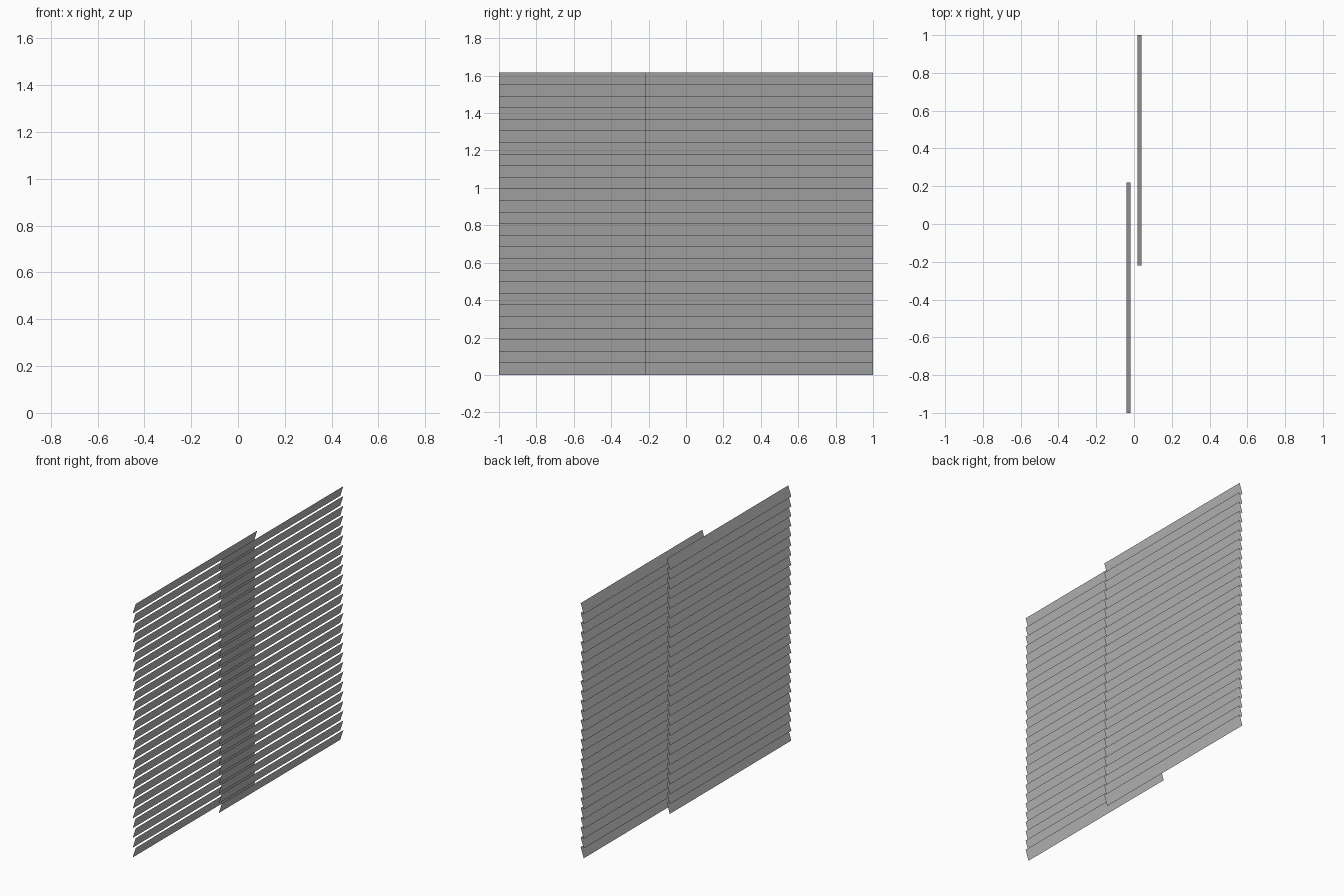
import bpy

cube = bpy.data.objects.get("Cube")
if cube:
    bpy.data.objects.remove(cube, do_unlink=True)

SLATS = 26
PITCH = 0.062     # vertical spacing
HEIGHT = 0.066    # slat height, slightly overlapping the next one
LEAN = 0.021      # sideways offset of the top edge

grey = bpy.data.materials.new("slat_grey")
grey.use_nodes = True
colour = (0.5, 0.5, 0.5, 1)
grey.diffuse_color = colour
grey.node_tree.nodes["Principled BSDF"].inputs["Base Color"].default_value = colour


def louvre_panel(name, x, y0, y1):
    """One thin tilted slat, repeated upwards by an array."""
    mesh = bpy.data.meshes.new(name)
    corners = [(x, y0, 0), (x, y1, 0),
               (x + LEAN, y1, HEIGHT), (x + LEAN, y0, HEIGHT)]
    mesh.from_pydata(corners, [], [(0, 1, 2, 3)])
    mesh.materials.append(grey)
    panel = bpy.data.objects.new(name, mesh)
    bpy.context.collection.objects.link(panel)
    stack = panel.modifiers.new("slat_stack", "ARRAY")
    stack.count = SLATS
    stack.use_relative_offset = False
    stack.use_constant_offset = True
    stack.constant_offset_displace = (0, 0, PITCH)


# Two sliding shutter panels that overlap in the middle
louvre_panel("front_louvre_panel", -0.04, -1, 0.22)
louvre_panel("back_louvre_panel", 0.019, -0.22, 1)
